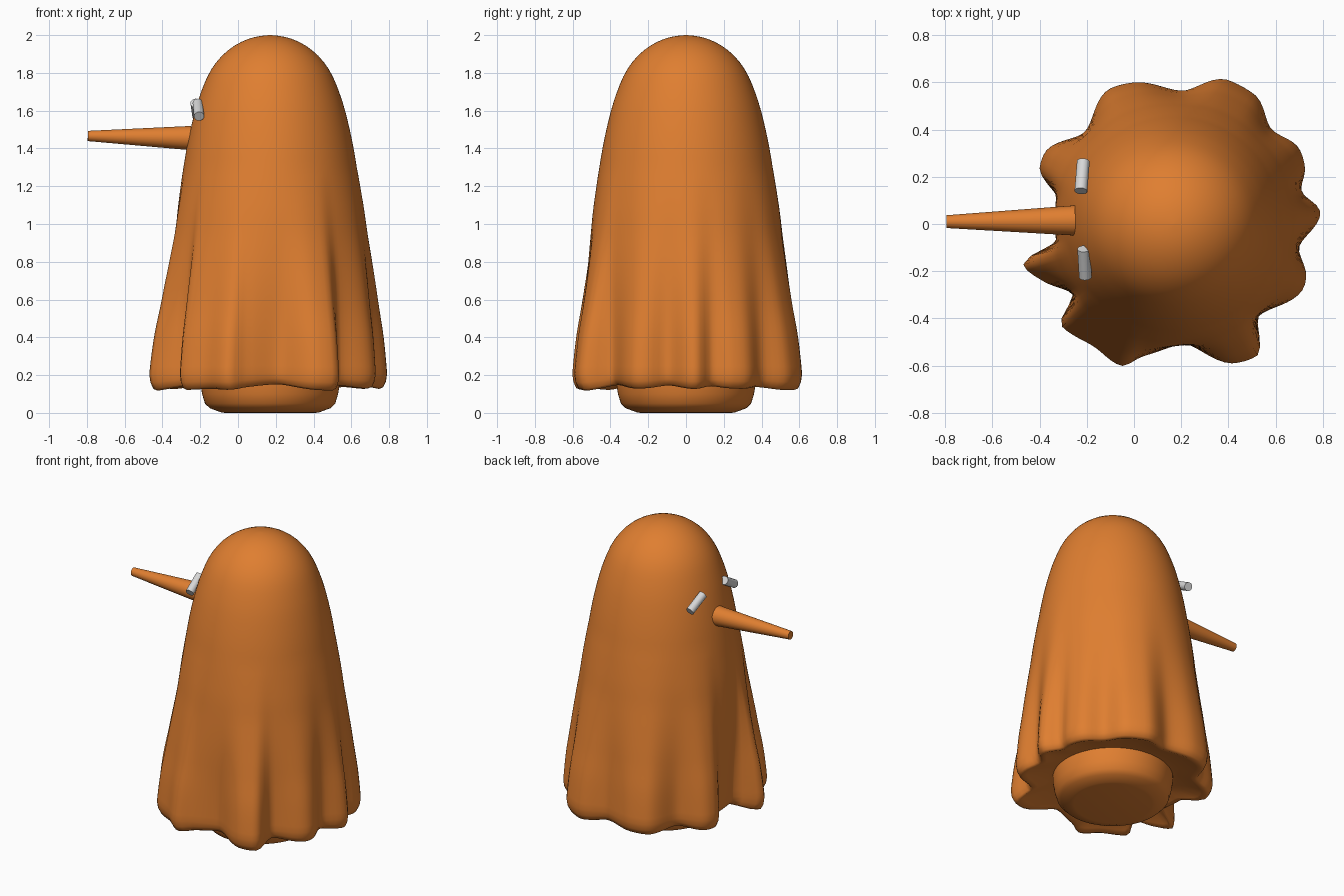
import bpy, bmesh, math
from mathutils import Vector

if "Cube" in bpy.data.objects:
    bpy.data.objects.remove(bpy.data.objects["Cube"])

CX = 0.17   # axis of the draped figure
SEG = 144


def material(name, rgb):
    m = bpy.data.materials.new(name)
    m.diffuse_color = (*rgb, 1)
    m.use_nodes = True
    m.node_tree.nodes["Principled BSDF"].inputs["Base Color"].default_value = m.diffuse_color
    return m


orange = material("orange", (0.74, 0.21, 0.03))
grey = material("light grey", (0.68, 0.68, 0.68))


def loft(name, rings, mat, angle=60):
    """Skin a stack of equal-length point rings and cap both ends."""
    bm = bmesh.new()
    rows = [[bm.verts.new(p) for p in ring] for ring in rings]
    n = len(rows[0])
    for a, b in zip(rows, rows[1:]):
        for i in range(n):
            bm.faces.new((a[i], a[(i + 1) % n], b[(i + 1) % n], b[i]))
    bm.faces.new(rows[0])
    bm.faces.new(rows[-1])
    bmesh.ops.recalc_face_normals(bm, faces=bm.faces)
    me = bpy.data.meshes.new(name)
    bm.to_mesh(me)
    bm.free()
    me.materials.append(mat)
    ob = bpy.data.objects.new(name, me)
    bpy.context.collection.objects.link(ob)
    bpy.ops.object.select_all(action='DESELECT')
    ob.select_set(True)
    bpy.context.view_layer.objects.active = ob
    bpy.ops.object.shade_smooth_by_angle(angle=math.radians(angle))
    return ob


def rod(name, a, b, ra, rb, mat, n=24):
    """Round tapered bar between two points."""
    a, b = Vector(a), Vector(b)
    q = (b - a).to_track_quat('Z', 'Y')
    ang = [2 * math.pi * i / n for i in range(n)]
    rings = [[c + q @ Vector((r * math.cos(t), r * math.sin(t), 0)) for t in ang]
             for c, r in ((a, ra), (b, rb))]
    return loft(name, rings, mat, 40)


def hermite(table, x, period=None):
    """Smooth interpolation through sorted (x, y) pairs, flat at extremes."""
    t = list(table)
    if period:
        t = [(a - period, b) for a, b in t[-2:]] + t + [(a + period, b) for a, b in t[:2]]
    x = min(max(x, t[0][0]), t[-1][0])

    def slope(k):
        if k == 0 or k == len(t) - 1:
            k2 = 0 if k == 0 else k - 1
            return (t[k2 + 1][1] - t[k2][1]) / (t[k2 + 1][0] - t[k2][0])
        s0 = (t[k][1] - t[k - 1][1]) / (t[k][0] - t[k - 1][0])
        s1 = (t[k + 1][1] - t[k][1]) / (t[k + 1][0] - t[k][0])
        return 0 if s0 * s1 <= 0 else 2 * s0 * s1 / (s0 + s1)

    for k in range(len(t) - 1):
        if x <= t[k + 1][0]:
            h = t[k + 1][0] - t[k][0]
            u = (x - t[k][0]) / h
            return ((2*u**3 - 3*u*u + 1) * t[k][1] + (u**3 - 2*u*u + u) * h * slope(k)
                    + (3*u*u - 2*u**3) * t[k + 1][1] + (u**3 - u*u) * h * slope(k + 1))


# Folded outline of the cloth near the hem
outline = [(0.79, 0.05), (0.71, 0.14), (0.725, 0.24), (0.70, 0.32), (0.585, 0.40),
           (0.51, 0.55), (0.40, 0.61), (0.20, 0.565), (0.00, 0.60), (-0.10, 0.575),
           (-0.21, 0.39), (-0.38, 0.30), (-0.40, 0.24), (-0.32, 0.10), (-0.31, -0.06),
           (-0.47, -0.17), (-0.39, -0.24), (-0.26, -0.30), (-0.31, -0.43),
           (-0.17, -0.52), (-0.06, -0.60), (0.04, -0.56), (0.21, -0.51),
           (0.43, -0.59), (0.52, -0.56), (0.53, -0.39), (0.72, -0.27),
           (0.73, -0.22), (0.70, -0.10)]
polar = sorted((math.atan2(y, x - CX) % (2 * math.pi), math.hypot(x - CX, y))
               for x, y in outline)
angles = [2 * math.pi * i / SEG for i in range(SEG)]
fold = [hermite(polar, t, 2 * math.pi) for t in angles]

# Smooth core radius by height, and how strongly the folds show
core = [(0.0, 0.52), (0.6, 0.52), (1.0, 0.497), (1.2, 0.473), (1.4, 0.442),
        (1.6, 0.397), (1.7, 0.365), (1.8, 0.322), (1.88, 0.265), (1.94, 0.195),
        (1.98, 0.115), (1.995, 0.055), (2.0, 0.006)]
strength = [(0.22, 1.0), (0.4, 0.82), (0.6, 0.52), (0.8, 0.27), (1.0, 0.10), (1.3, 0.0)]


def cloth_ring(z, scale=1.0, drop=0.0):
    ring = []
    for t, f in zip(angles, fold):
        w = hermite(strength, z)
        r = (hermite(core, z) * (1 - w) + f * w) * scale
        dz = -drop * (f - 0.53) / 0.1     # outer folds hang lower
        ring.append((CX + r * math.cos(t), r * math.sin(t), z + dz))
    return ring


def circle(r, z):
    return [(CX + r * math.cos(t), r * math.sin(t), z) for t in angles]


# Draped cloth, with a rounded hem turned under towards the body
rings = [circle(0.35, 0.19), circle(0.40, 0.18),
         cloth_ring(0.155, 0.88, 0.015), cloth_ring(0.147, 0.93, 0.022),
         cloth_ring(0.155, 0.965, 0.022), cloth_ring(0.18, 0.99, 0.015)]
rings += [cloth_ring(z, 1.0, 0.004) for z in (0.21, 0.25)]
rings += [cloth_ring(0.3 + 0.05 * i) for i in range(29)]
rings += [cloth_ring(z) for z in (1.74, 1.78, 1.82, 1.855, 1.89, 1.92, 1.945,
                                  1.965, 1.98, 1.99, 1.996, 2.0)]
loft("draped_cloth", rings, orange, 80)

# Body showing below the hem
loft("lower_body", [circle(r, z) for r, z in
     ((0.24, 0.0), (0.26, 0.003), (0.32, 0.025), (0.345, 0.05),
      (0.36, 0.10), (0.37, 0.16), (0.37, 0.25))], orange, 80)

# Long tapered nose
rod("nose", (-0.25, 0.015, 1.455), (-0.795, 0.01, 1.466), 0.064, 0.027, orange, 32)

# Slanted bar eyes, inner ends high
rod("eye_back", (-0.225, 0.14, 1.64), (-0.215, 0.265, 1.57), 0.027, 0.027, grey)
rod("eye_front", (-0.213, -0.105, 1.64), (-0.206, -0.225, 1.57), 0.027, 0.027, grey)
